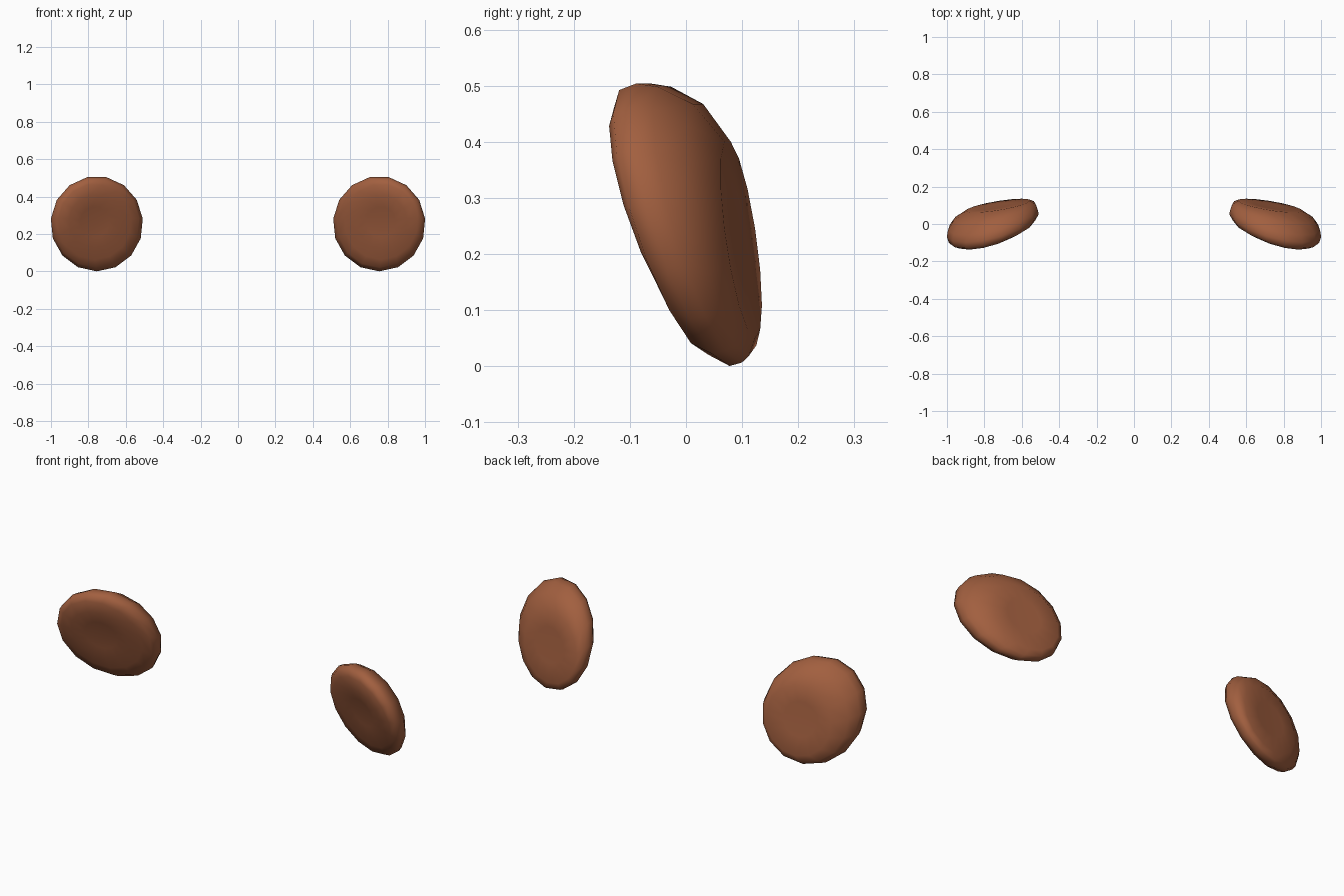
import bpy, bmesh
from math import cos, sin, pi

cube = bpy.data.objects.get("Cube")
if cube:
    bpy.data.objects.remove(cube, do_unlink=True)

# Single warm brown
brown = bpy.data.materials.new("warm_brown")
brown.use_nodes = True
colour = (0.36, 0.115, 0.05, 1)
brown.diffuse_color = colour
brown.node_tree.nodes["Principled BSDF"].inputs["Base Color"].default_value = colour

# Tilted rings, front to back:
# (radius, shift to the upper outer side, y at centre, slope across, slope upwards)
RINGS = [
    (0.08, 0.01, -0.049, -0.3, -0.36),     # dished front
    (0.14, 0.012, -0.055, -0.3, -0.36),    # front crest
    (0.2, 0.01, -0.043, -0.28, -0.34),     # front shoulder
    (0.236, 0.004, -0.032, -0.26, -0.31),
    (0.252, 0, 0, -0.245, -0.305),         # widest rim
    (0.246, 0, 0.03, -0.235, -0.28),
    (0.225, -0.01, 0.062, -0.2, -0.2),     # back bevel
    (0.175, -0.028, 0.09, -0.16, -0.14),   # edge of the flat back
    (0.09, -0.02, 0.088, -0.16, -0.14),
]
FRONT_Y, BACK_Y = -0.046, 0.087
SIDES = 15
CENTRE_X, CENTRE_Z = 0.755, 0.255


def ear(name, side):
    """Round padded ear, thickest at its top outer edge, with a flatter back."""
    bm = bmesh.new()

    def point(u, w, y):
        return bm.verts.new((side * (CENTRE_X + u), y, CENTRE_Z + w))

    rings = []
    for radius, shift, centre_y, across, up in RINGS:
        ring = []
        for i in range(SIDES):
            angle = 2 * pi * i / SIDES - pi / 2
            u = shift + radius * 0.98 * cos(angle)
            w = shift + radius * 1.01 * sin(angle)
            ring.append(point(u, w, centre_y + across * u + up * w))
        rings.append(ring)
    front = point(0, 0, FRONT_Y)
    back = point(0, 0, BACK_Y)

    for i in range(SIDES):
        j = (i + 1) % SIDES
        bm.faces.new((front, rings[0][i], rings[0][j]))
        bm.faces.new((back, rings[-1][j], rings[-1][i]))
        for a, b in zip(rings, rings[1:]):
            bm.faces.new((a[i], b[i], b[j], a[j]))
    bmesh.ops.recalc_face_normals(bm, faces=bm.faces)
    for face in bm.faces:
        face.smooth = True

    mesh = bpy.data.meshes.new(name)
    bm.to_mesh(mesh)
    bm.free()
    mesh.materials.append(brown)
    obj = bpy.data.objects.new(name, mesh)
    bpy.context.collection.objects.link(obj)


ear("left_ear", 1)
ear("right_ear", -1)
